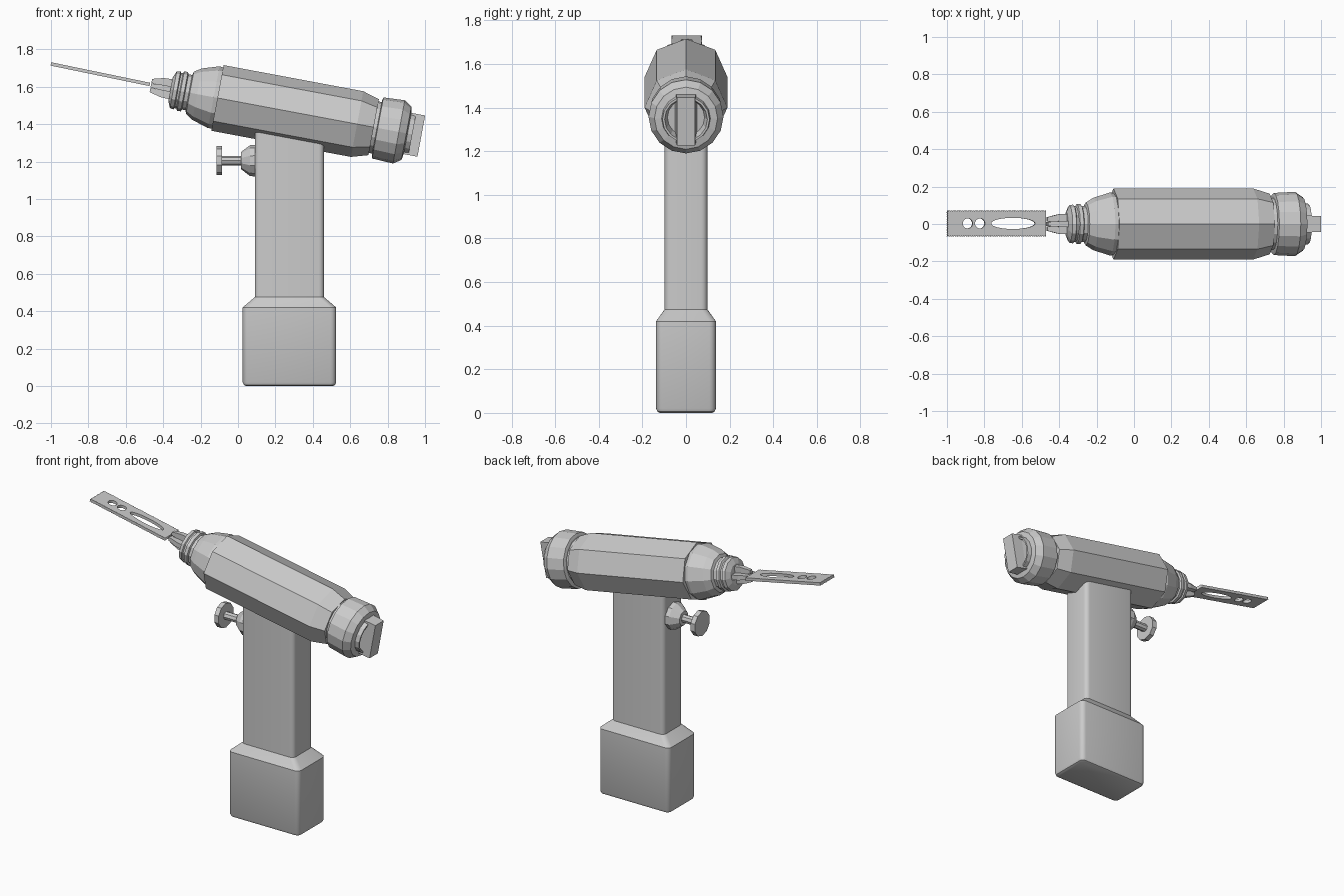
import bpy, bmesh
from math import sin, cos, pi, radians
from mathutils import Matrix, Vector

if "Cube" in bpy.data.objects:
    bpy.data.objects.remove(bpy.data.objects["Cube"])

TILT = radians(10.6)
# barrel frame: local X runs along the barrel toward the rear
AXIS = Matrix.Translation((-0.11, 0, 1.54)) @ Matrix.Rotation(TILT, 4, 'Y')
TRIGGER = Matrix.Translation((0, 0, 1.205))


def finish(name, bm, matrix=Matrix(), smooth=None):
    bmesh.ops.recalc_face_normals(bm, faces=bm.faces)
    me = bpy.data.meshes.new(name)
    bm.to_mesh(me)
    bm.free()
    ob = bpy.data.objects.new(name, me)
    ob.matrix_world = matrix
    bpy.context.collection.objects.link(ob)
    if smooth:
        bpy.ops.object.select_all(action='DESELECT')
        ob.select_set(True)
        bpy.context.view_layer.objects.active = ob
        bpy.ops.object.shade_smooth_by_angle(angle=radians(smooth))
    return ob


def skin(bm, rings):
    """Join a row of point rings into a closed solid."""
    loops = [[bm.verts.new(p) for p in ring] for ring in rings]
    n = len(loops[0])
    for a, b in zip(loops, loops[1:]):
        for i in range(n):
            j = (i + 1) % n
            bm.faces.new((a[i], a[j], b[j], b[i]))
    bm.faces.new(loops[0])
    bm.faces.new(loops[-1])


def turned(name, profile, sides, matrix, zscale=1.0):
    """Faceted solid turned around local X; profile is (x, radius)."""
    bm = bmesh.new()
    angles = [2 * pi * i / sides for i in range(sides)]
    skin(bm, [[(x, r * sin(a), r * zscale * cos(a)) for a in angles] for x, r in profile])
    return finish(name, bm, matrix)


def rounded_block(name, sections, cx):
    """Upright loft of rounded rectangles; sections are (z, half_x, half_y, corner)."""
    bm = bmesh.new()
    rings = []
    for z, hx, hy, r in sections:
        ring = []
        for k, (sx, sy) in enumerate(((1, 1), (-1, 1), (-1, -1), (1, -1))):
            for i in range(5):
                a = pi / 2 * (k + i / 4)
                ring.append((cx + sx * (hx - r) + r * cos(a), sy * (hy - r) + r * sin(a), z))
        rings.append(ring)
    skin(bm, rings)
    return finish(name, bm, smooth=30)


# battery base and grip
rounded_block("battery_base", [(0, 0.232, 0.12, 0.02), (0.006, 0.244, 0.131, 0.026),
                               (0.02, 0.25, 0.137, 0.03), (0.42, 0.25, 0.137, 0.03),
                               (0.475, 0.185, 0.098, 0.028)], 0.275)
rounded_block("grip", [(0.47, 0.185, 0.098, 0.028), (1.4, 0.185, 0.098, 0.028)], 0.275)

# octagonal barrel
turned("barrel", [(0, 0.19), (0.76, 0.19), (0.85, 0.162)], 8, AXIS, 0.94)

# stepped nose with grooves
turned("nose", [(0.01, 0.165), (-0.02, 0.168), (-0.11, 0.14), (-0.15, 0.115), (-0.155, 0.096),
                (-0.175, 0.096), (-0.18, 0.107), (-0.2, 0.107), (-0.205, 0.096), (-0.215, 0.096),
                (-0.22, 0.104), (-0.24, 0.1), (-0.255, 0.065)], 12, AXIS)

# rear neck, collar with recessed face
turned("rear_neck", [(0.84, 0.14), (0.88, 0.14)], 16, AXIS)
turned("rear_collar", [(0.868, 0.15), (0.872, 0.166), (0.987, 0.172), (1.028, 0.145), (1.034, 0.112),
                       (1.06, 0.108), (1.06, 0.098), (1.01, 0.085)], 16, AXIS)

# turning fin on the rear cap
bm = bmesh.new()
skin(bm, [[(x, sy * w, sz * 0.112) for sy, sz in ((1, 1), (-1, 1), (-1, -1), (1, -1))]
          for x, w in ((1.005, 0.05), (1.04, 0.045), (1.109, 0.042))])
finish("rear_fin", bm, AXIS)

# chuck jaws: four tapered prongs
for k in range(4):
    bm = bmesh.new()
    skin(bm, [[(x, y, z) for y, z in ((w, lo), (-w, lo), (-w, hi), (w, hi))]
              for x, w, lo, hi in ((-0.25, 0.015, 0.01, 0.054), (-0.3, 0.015, 0.012, 0.052),
                                   (-0.362, 0.011, 0.014, 0.036))])
    finish(f"chuck_jaw_{k + 1}", bm, AXIS @ Matrix.Rotation(k * pi / 2, 4, 'X'))

# trigger: collar, shaft and button
turned("trigger_collar", [(0.1, 0.085), (0.065, 0.083), (0.015, 0.045)], 10, TRIGGER)
turned("trigger_shaft", [(0.03, 0.025), (-0.09, 0.025)], 8, TRIGGER)
turned("trigger_button", [(-0.085, 0.078), (-0.115, 0.078)], 10, TRIGGER)


# saw blade: finely toothed outline with two round holes and a slot
def toothed(a, b, count, depth=0.004):
    a, b = Vector(a), Vector(b)
    d = (b - a).normalized()
    inward = Vector((-d.y, d.x)) * depth
    return [a.lerp(b, i / (2 * count)) + (inward if i % 2 else Vector((0, 0)))
            for i in range(2 * count)]


def ellipse(cx, rx, ry, n=24):
    return [(cx + rx * cos(2 * pi * i / n), ry * sin(2 * pi * i / n)) for i in range(n)]


L, W = 0.27, 0.07
outline = (toothed((-L, -W), (L, -W), 45) + [(L, -W)]
           + toothed((L, W), (-L, W), 45) + toothed((-L, W), (-L, -W), 12))
curve = bpy.data.curves.new("saw_blade", 'CURVE')
curve.dimensions = '2D'
curve.fill_mode = 'BOTH'
curve.extrude = 0.009
for pts in (outline, ellipse(-0.158, 0.027, 0.027), ellipse(-0.091, 0.027, 0.027),
            ellipse(0.09, 0.12, 0.03, 32)):
    sp = curve.splines.new('POLY')
    sp.points.add(len(pts) - 1)
    for p, q in zip(sp.points, pts):
        p.co = (q[0], q[1], 0, 1)
    sp.use_cyclic_u = True
blade = bpy.data.objects.new("saw_blade", curve)
blade.matrix_world = Matrix.Translation((-0.736, 0.003, 1.667)) @ Matrix.Rotation(radians(11.7), 4, 'Y')
bpy.context.collection.objects.link(blade)
bpy.ops.object.select_all(action='DESELECT')
blade.select_set(True)
bpy.context.view_layer.objects.active = blade
bpy.ops.object.convert(target='MESH')
